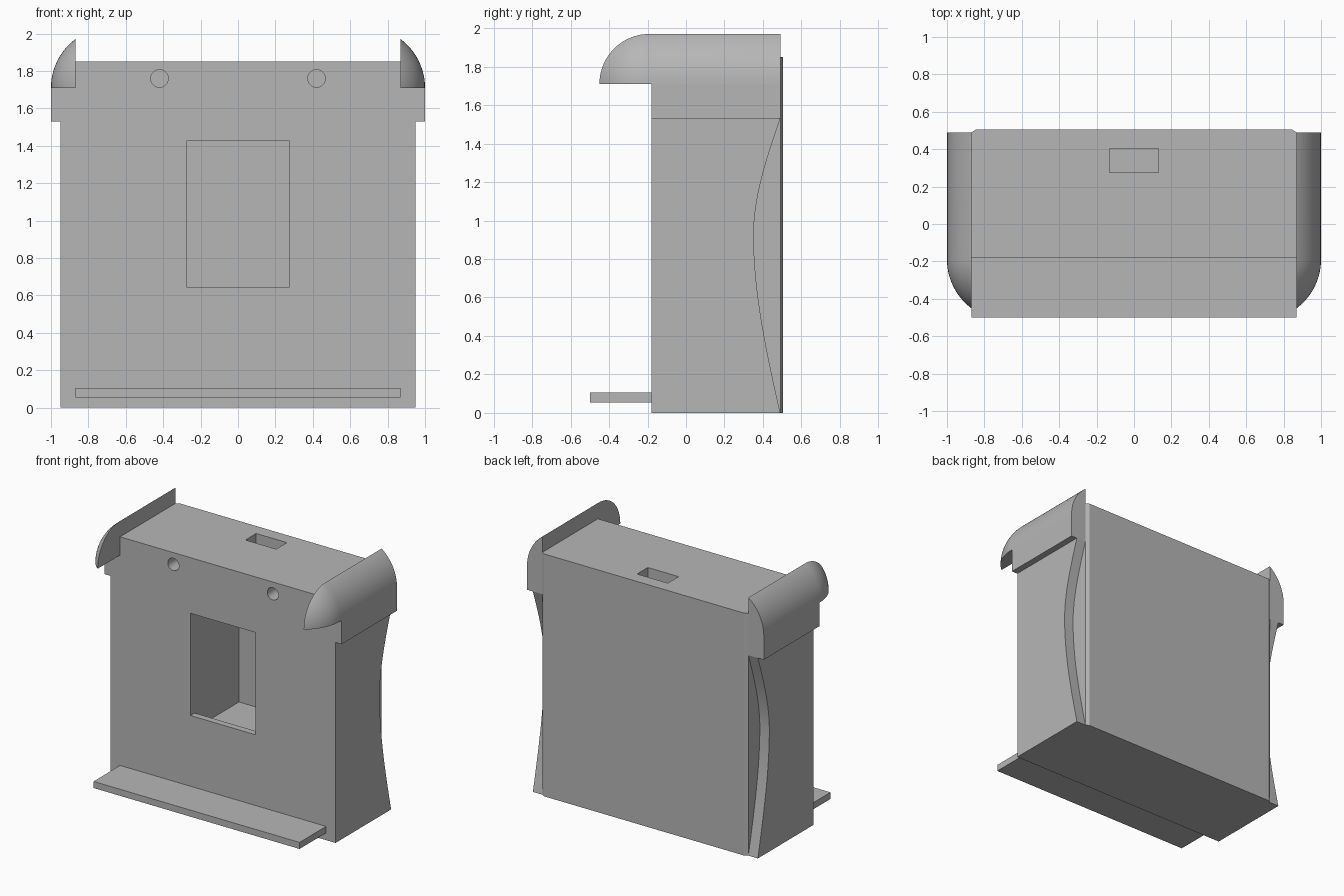
import bpy, bmesh
from math import sin, cos, pi, sqrt, radians
from mathutils import Vector

cube = bpy.data.objects.get("Cube")
if cube:
    bpy.data.objects.remove(cube, do_unlink=True)

grey = bpy.data.materials.new("plain grey")
grey.use_nodes = True
grey.diffuse_color = (0.47, 0.47, 0.47, 1)
grey.node_tree.nodes["Principled BSDF"].inputs["Base Color"].default_value = grey.diffuse_color

FRONT, BACK = -0.18, 0.49      # depth of the case
INNER, WING, OUTER = 0.87, 0.95, 1.0   # half widths
SHOULDER, HOOD, TOP = 1.53, 1.71, 1.85  # heights


def finish(name, bm):
    bmesh.ops.remove_doubles(bm, verts=bm.verts, dist=0.0001)
    bmesh.ops.recalc_face_normals(bm, faces=bm.faces)
    mesh = bpy.data.meshes.new(name)
    bm.to_mesh(mesh)
    bm.free()
    mesh.materials.append(grey)
    ob = bpy.data.objects.new(name, mesh)
    bpy.context.collection.objects.link(ob)
    return ob


def prism(name, points, low, high, axis):
    """Extrude a flat outline along one axis."""
    def place(p, t):
        return {"x": (t, *p), "y": (p[0], t, p[1]), "z": (*p, t)}[axis]
    bm = bmesh.new()
    face = bm.faces.new([bm.verts.new(place(p, low)) for p in points])
    out = bmesh.ops.extrude_face_region(bm, geom=[face])["geom"]
    move = Vector(place((0, 0), high - low))
    bmesh.ops.translate(bm, vec=move, verts=[v for v in out if isinstance(v, bmesh.types.BMVert)])
    return finish(name, bm)


def rect(a, b, c, d):
    return [(a, c), (b, c), (b, d), (a, d)]


def smooth(ob):
    bpy.ops.object.select_all(action="DESELECT")
    ob.select_set(True)
    bpy.context.view_layer.objects.active = ob
    bpy.ops.object.shade_smooth_by_angle(angle=radians(30))


def cut(ob, cutter):
    mod = ob.modifiers.new("cut", "BOOLEAN")
    mod.operation, mod.solver, mod.object = "DIFFERENCE", "EXACT", cutter
    bpy.context.view_layer.objects.active = ob
    bpy.ops.object.modifier_apply(modifier=mod.name)
    bpy.data.objects.remove(cutter, do_unlink=True)


# Central case with softened rear edges
case = prism("case", [(-INNER, FRONT), (INNER, FRONT), (INNER, BACK), (0.845, 0.505),
                      (-0.845, 0.505), (-INNER, BACK)], 0, TOP, "z")

# Window opening into a deeper well with a low sill
well = [(-0.3, 0.645), (-0.13, 0.645), (-0.13, 0.525), (0.405, 0.525),
        (0.405, 1.425), (-0.3, 1.425)]
cut(case, prism("well_cutter", well, -0.275, 0.275, "x"))

# Slot in the top that drops into the well
cut(case, prism("slot_cutter", rect(-0.13, 0.13, 0.275, 0.405), 1.3, 2, "z"))

# Two round holes in the front
for x in (-0.42, 0.42):
    ring = [(x + 0.047 * cos(i * pi / 16), 1.76 + 0.047 * sin(i * pi / 16)) for i in range(32)]
    cut(case, prism("hole_cutter", ring, -0.3, 0.0, "y"))
smooth(case)

# Front ledge
prism("front_ledge", rect(-0.5, FRONT, 0.055, 0.105), -INNER, INNER, "x")


def scoop():
    """Rear edge of the side wing, curving inward from bottom to top."""
    mid, depth, points = 0.925, 0.138, []
    for i in range(41):
        z = SHOULDER * i / 40
        u = (z - mid) / (SHOULDER - mid) if z > mid else (mid - z) / mid
        points.append((BACK - depth * (1 - 1.5 * u * u + 0.5 * u ** 3), z))
    return points


def hood(name, side):
    """Curved hood with a domed front end."""
    r, rows, n = 0.325, 16, 20
    cx, yc = OUTER - r, -0.19
    bm = bmesh.new()
    grid = []
    end = sqrt(r * r - (INNER - cx) ** 2)
    for i in range(rows + 1):
        h = end * sin(pi / 2 * i / rows)
        x = side * (cx + sqrt(r * r - h * h))
        path = [(BACK, HOOD + h)]
        path += [(yc - h * sin(pi / 2 * k / n), HOOD + h * cos(pi / 2 * k / n)) for k in range(n + 1)]
        grid.append([bm.verts.new((x, y, z)) for y, z in path])
    for a, b in zip(grid[1:], grid[2:]):
        for k in range(n + 1):
            bm.faces.new((a[k], a[k + 1], b[k + 1], b[k]))
    # Outermost row narrows to the straight lower edge
    a, b = grid[0], grid[1]
    bm.faces.new((a[0], a[1], b[1], b[0]))
    for k in range(1, n + 1):
        bm.faces.new((a[1], b[k + 1], b[k]))
    # Inner wall, back and underside
    corner = bm.verts.new((side * INNER, BACK, HOOD))
    bm.faces.new(grid[-1] + [corner])
    bm.faces.new([row[0] for row in grid] + [corner])
    bm.faces.new([a[0], a[1]] + [row[-1] for row in grid[1:]] + [corner])
    bmesh.ops.delete(bm, geom=[v for v in bm.verts if not v.link_faces], context="VERTS")
    return finish(name, bm)


# Side wings, shoulders and hoods
for label, s in (("left", 1), ("right", -1)):
    outline = [(FRONT, SHOULDER), (FRONT, 0)] + scoop()
    smooth(prism(label + "_wing", outline, s * INNER, s * WING, "x"))
    prism(label + "_shoulder", rect(FRONT, BACK, SHOULDER, HOOD), s * INNER, s * OUTER, "x")
    smooth(hood(label + "_hood", s))
